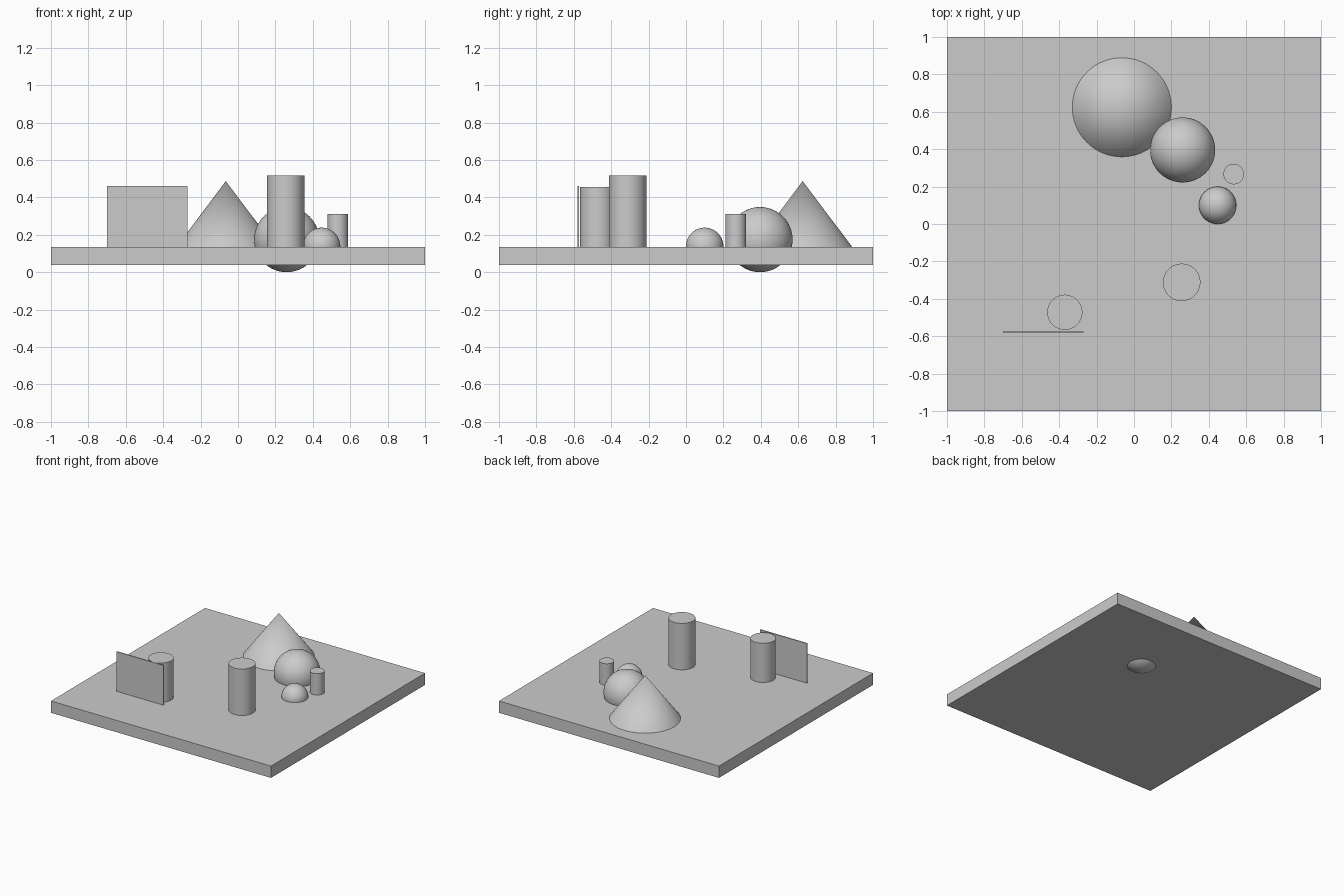
import bpy
import math

cube = bpy.data.objects.get("Cube")
if cube:
    bpy.data.objects.remove(cube, do_unlink=True)

grey = bpy.data.materials.new("plain grey")
grey.use_nodes = True
COLOUR = (0.6, 0.6, 0.6, 1)
grey.diffuse_color = COLOUR
grey.node_tree.nodes["Principled BSDF"].inputs["Base Color"].default_value = COLOUR

SLAB_BOTTOM, SLAB_TOP = 0.037, 0.134


def finish(name, smooth=True):
    obj = bpy.context.object
    obj.name = name
    obj.data.materials.append(grey)
    if smooth:
        bpy.ops.object.shade_smooth_by_angle(angle=math.radians(40))


def box(name, low, high):
    centre = [(a + b) / 2 for a, b in zip(low, high)]
    bpy.ops.mesh.primitive_cube_add(size=1, location=centre)
    bpy.context.object.scale = [b - a for a, b in zip(low, high)]
    bpy.ops.object.transform_apply(location=False, rotation=False, scale=True)
    finish(name, smooth=False)


def upright(name, x, y, radius, top, tip_radius):
    # Round solid standing on the slab
    bpy.ops.mesh.primitive_cone_add(
        vertices=64, radius1=radius, radius2=tip_radius, depth=top - SLAB_TOP,
        location=(x, y, (top + SLAB_TOP) / 2))
    finish(name)


def ball(name, x, y, z, radius):
    bpy.ops.mesh.primitive_uv_sphere_add(
        segments=64, ring_count=32, radius=radius, location=(x, y, z))
    finish(name)


# Ground slab and thin upright panel
box("base_slab", (-1, -1, SLAB_BOTTOM), (1, 1, SLAB_TOP))
box("thin_panel", (-0.70, -0.58, SLAB_TOP), (-0.27, -0.572, 0.46))

# Cylinders
for name, x, y, radius, top in (
        ("tall_cylinder", 0.255, -0.312, 0.1, 0.516),
        ("medium_cylinder", -0.37, -0.472, 0.094, 0.456),
        ("small_cylinder", 0.533, 0.267, 0.055, 0.31)):
    upright(name, x, y, radius, top, radius)

# Cone
upright("cone", -0.065, 0.624, 0.265, 0.487, 0)

# Spheres sunk into the slab
ball("large_sphere", 0.26, 0.396, 0.174, 0.174)
ball("small_sphere", 0.447, 0.1, 0.138, 0.1)
